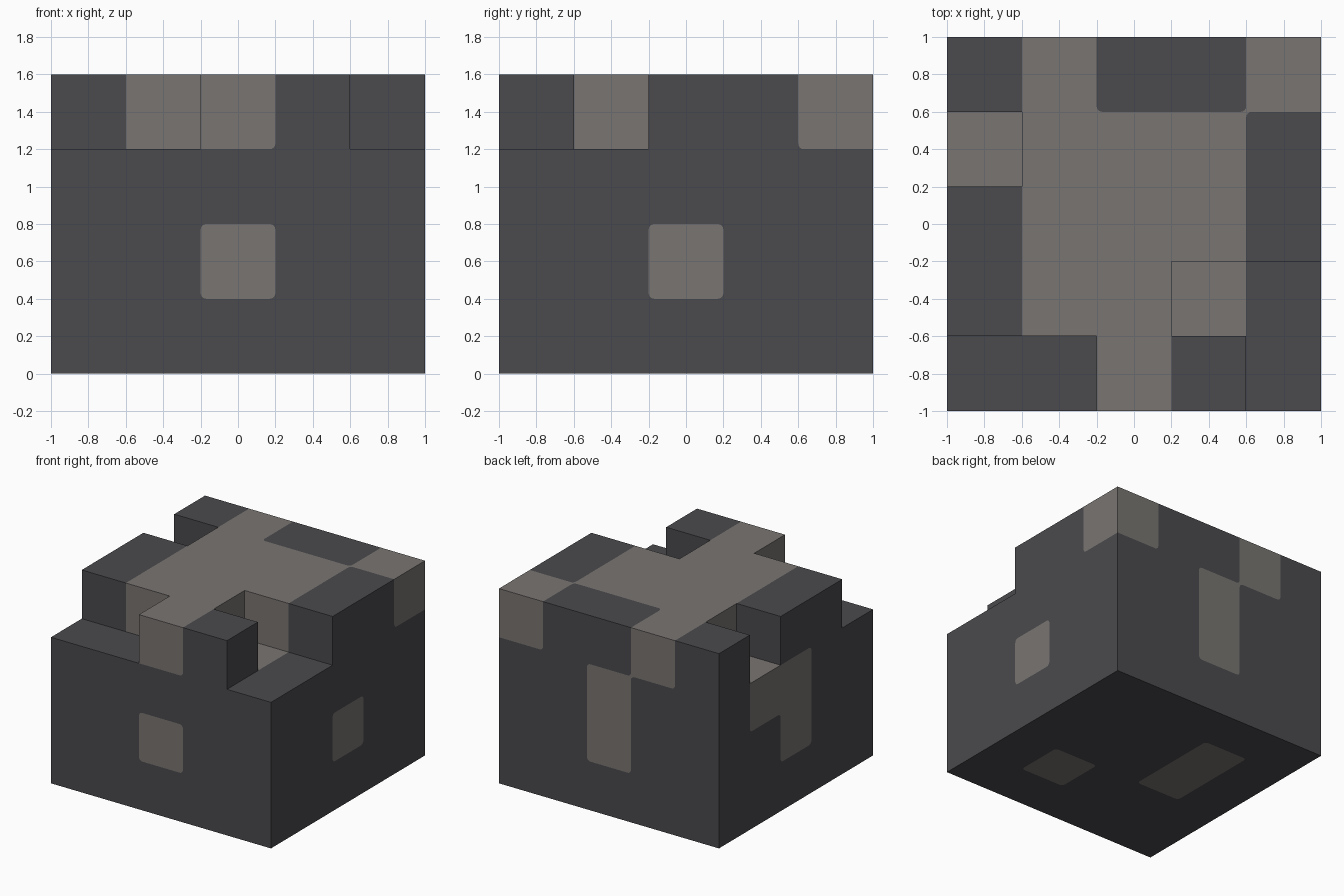
import bpy, bmesh
from math import sin, cos, pi
from mathutils import Vector

cube = bpy.data.objects.get("Cube")
if cube:
    bpy.data.objects.remove(cube, do_unlink=True)

CELL = 0.4      # edge of one block
ROUND = 0.03    # rounding of the colour patch corners
STEPS = 4

# Layers from bottom to top, rows from back to front: d dark, l light, . empty
LAYERS = [
    "ddddd dlddd dlddd dddld ddddd",
    "ddddd ddddd ldddl ddddd ddldd".replace("ddddd", "ddldd", 1),
    "ddldd ldddd ldddd dddld ddddd",
    "dlddl .llld dllld dll.. ..ld.",
]
blocks = {}
for k, layer in enumerate(LAYERS):
    for row, line in enumerate(layer.split()):
        for i, kind in enumerate(line):
            if kind != ".":
                blocks[(i, 4 - row, k)] = kind


def make_material(name, colour):
    mat = bpy.data.materials.new(name)
    mat.use_nodes = True
    mat.diffuse_color = colour
    mat.node_tree.nodes["Principled BSDF"].inputs["Base Color"].default_value = colour
    return mat


def shift(cell, *directions):
    return tuple(int(c + sum(d[n] for d in directions)) for n, c in enumerate(cell))


def paint(cell, normal):
    """Colour of an exposed block face, or None if it is hidden."""
    return None if shift(cell, normal) in blocks else blocks.get(cell)


def is_rounded(cell, normal, a, b):
    """A patch corner is rounded where it pokes into the other colour."""
    own = paint(cell, normal)
    sides = [paint(shift(cell, d), normal) for d in (a, b)]
    diagonal = paint(shift(cell, a, b), normal)
    if None in sides or diagonal is None or own in sides:
        return False
    return diagonal != own or own == "d"


bm = bmesh.new()


def add_face(points, kind):
    face = bm.faces.new([bm.verts.new(p) for p in points])
    face.material_index = "dl".index(kind)


def add_block_side(cell, normal, u, v):
    kind = paint(cell, normal)
    if kind is None:
        return
    other = "l" if kind == "d" else "d"
    centre = (Vector(cell) - Vector((2, 2, -0.5)) + normal / 2) * CELL
    outline = []
    # Walk round the four corners: a leads back to the previous, b to the next
    for a, b in ((u, v), (v, -u), (-u, -v), (-v, u)):
        corner = centre + (a + b) * CELL / 2
        if is_rounded(cell, normal, a, b):
            hub = corner - (a + b) * ROUND
            angles = [pi / 2 * s / STEPS for s in range(STEPS + 1)]
            arc = [hub + (a * cos(t) + b * sin(t)) * ROUND for t in angles]
            outline += arc
            add_face([corner] + arc[::-1], other)
        else:
            outline.append(corner)
    add_face(outline, kind)


# Outer shell of the stacked blocks
AXES = [Vector((1, 0, 0)), Vector((0, 1, 0)), Vector((0, 0, 1))]
for cell in blocks:
    for n in range(3):
        u, v = AXES[(n + 1) % 3], AXES[(n + 2) % 3]
        add_block_side(cell, AXES[n], u, v)
        add_block_side(cell, -AXES[n], v, u)

bmesh.ops.remove_doubles(bm, verts=bm.verts[:], dist=0.0001)
mesh = bpy.data.meshes.new("stone_block")
bm.to_mesh(mesh)
bm.free()
mesh.materials.append(make_material("dark_stone", (0.069, 0.067, 0.074, 1)))
mesh.materials.append(make_material("light_stone", (0.19, 0.178, 0.168, 1)))
stone = bpy.data.objects.new("stone_block", mesh)
bpy.context.collection.objects.link(stone)
